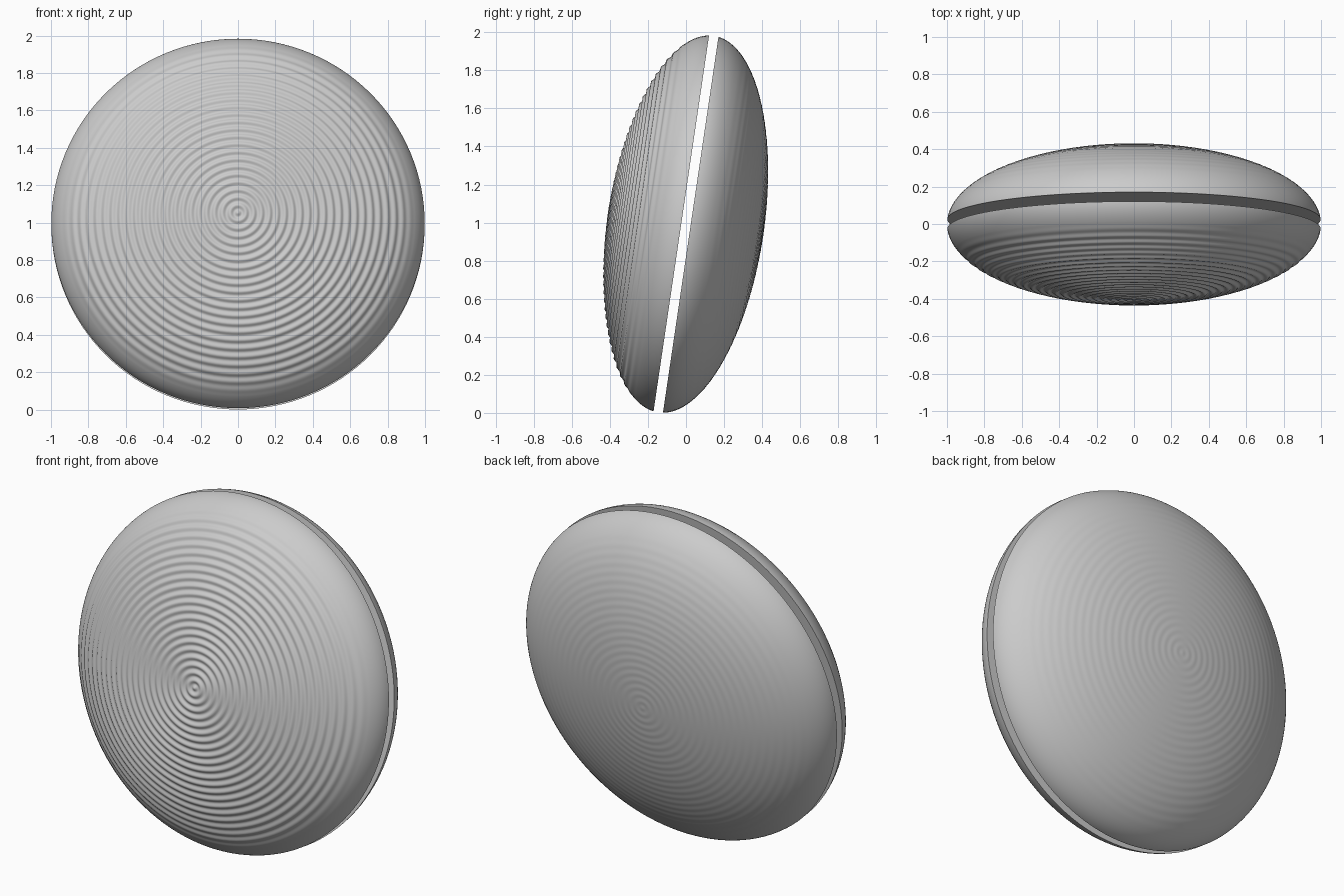
import bpy, math

if "Cube" in bpy.data.objects:
    bpy.data.objects.remove(bpy.data.objects["Cube"])

TILT = math.radians(8.4)
R, DEPTH, GAP = 1.0, 0.41, 0.025   # rim radius, dome height, half the slot
SEGS = 128


def disc_half(name, side, ripple, pitch, steps):
    """Lathe a shallow elliptical dome with concentric ripples and a flat inner face."""
    verts, faces = [], []
    t_end = math.acos(GAP / DEPTH)
    prof = []
    for i in range(1, steps + 1):
        t = t_end * i / steps
        r, w = R * math.sin(t), DEPTH * math.cos(t)
        fade = min(1, max(0, (0.95 - r) / 0.08))
        k = ripple * fade * math.cos(2 * math.pi * r / pitch)
        prof.append((r + k * math.sin(t) * DEPTH, w + k * math.cos(t)))
    prof[-1] = (prof[-1][0], GAP)
    verts.append((0, side * (DEPTH + ripple), 0))
    for r, w in prof:
        for s in range(SEGS):
            a = 2 * math.pi * s / SEGS
            verts.append((r * math.cos(a), side * w, r * math.sin(a)))
    for s in range(SEGS):
        n = (s + 1) % SEGS
        faces.append((0, 1 + s, 1 + n))
        for i in range(steps - 1):
            b = 1 + i * SEGS
            faces.append((b + s, b + SEGS + s, b + SEGS + n, b + n))
    last = 1 + (steps - 1) * SEGS
    faces.append(tuple(last + s for s in reversed(range(SEGS))))
    if side > 0:
        faces = [tuple(reversed(f)) for f in faces]
    me = bpy.data.meshes.new(name)
    me.from_pydata(verts, [], faces)
    ob = bpy.data.objects.new(name, me)
    bpy.context.collection.objects.link(ob)
    ob.rotation_euler = (-TILT, 0, 0)
    ob.location = (0, 0, 0.992)
    bpy.context.view_layer.objects.active = ob
    ob.select_set(True)
    bpy.ops.object.shade_smooth_by_angle(angle=math.radians(50))
    ob.select_set(False)
    return ob


# Front half: clearly grooved; back half: almost smooth
disc_half("front_disc", -1, 0.005, 0.042, 260)
disc_half("back_disc", 1, 0.0006, 0.042, 200)
